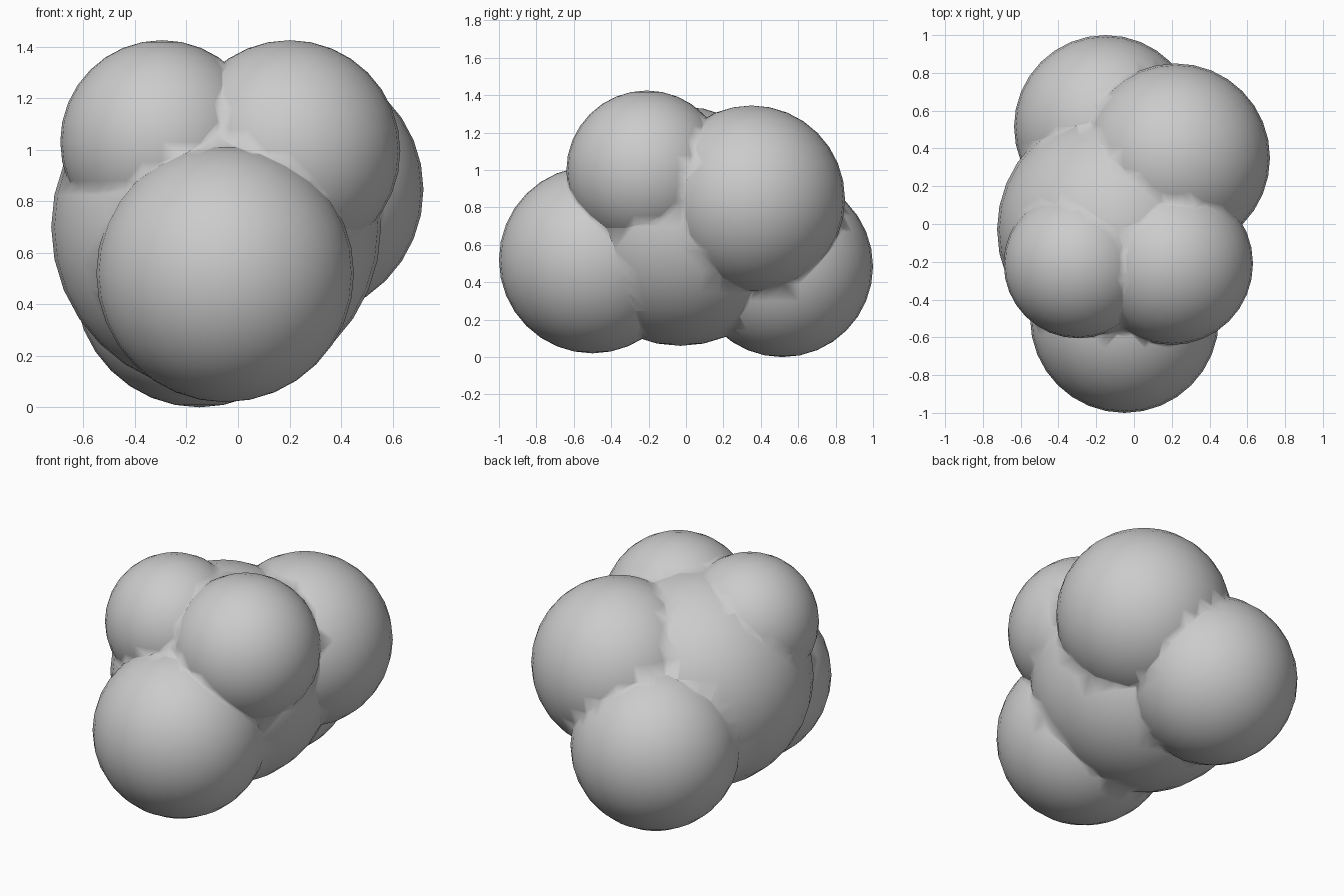
import bpy

cube = bpy.data.objects.get("Cube")
if cube:
    bpy.data.objects.remove(cube, do_unlink=True)

# Single matte grey
grey = bpy.data.materials.new("light_grey")
grey.use_nodes = True
color = (0.6, 0.6, 0.6, 1)
grey.diffuse_color = color
grey.node_tree.nodes["Principled BSDF"].inputs["Base Color"].default_value = color


def ball(name, center, radius):
    bpy.ops.mesh.primitive_uv_sphere_add(segments=32, ring_count=16,
                                         radius=radius, location=center)
    obj = bpy.context.object
    obj.name = name
    obj.data.materials.append(grey)
    return obj


# Large core ball with five smaller balls around it
cluster = ball("ball_cluster", (-0.085, -0.03, 0.70), 0.64)
lobes = [
    ball("front_lobe", (-0.05, -0.50, 0.52), 0.50),
    ball("upper_right_lobe", (-0.295, -0.21, 1.03), 0.395),
    ball("upper_left_lobe", (0.20, -0.21, 0.995), 0.43),
    ball("back_left_lobe", (0.22, 0.35, 0.845), 0.50),
    ball("back_lower_lobe", (-0.15, 0.515, 0.485), 0.485),
]

# Fuse the lobes into one continuous skin
bpy.ops.object.select_all(action='DESELECT')
cluster.select_set(True)
bpy.context.view_layer.objects.active = cluster
for lobe in lobes:
    fuse = cluster.modifiers.new("fuse_" + lobe.name, 'BOOLEAN')
    fuse.operation = 'UNION'
    fuse.solver = 'EXACT'
    fuse.object = lobe
    bpy.ops.object.modifier_apply(modifier=fuse.name)
for lobe in lobes:
    bpy.data.objects.remove(lobe, do_unlink=True)

# Smooth shading throughout, including the seams
bpy.ops.object.shade_smooth()
